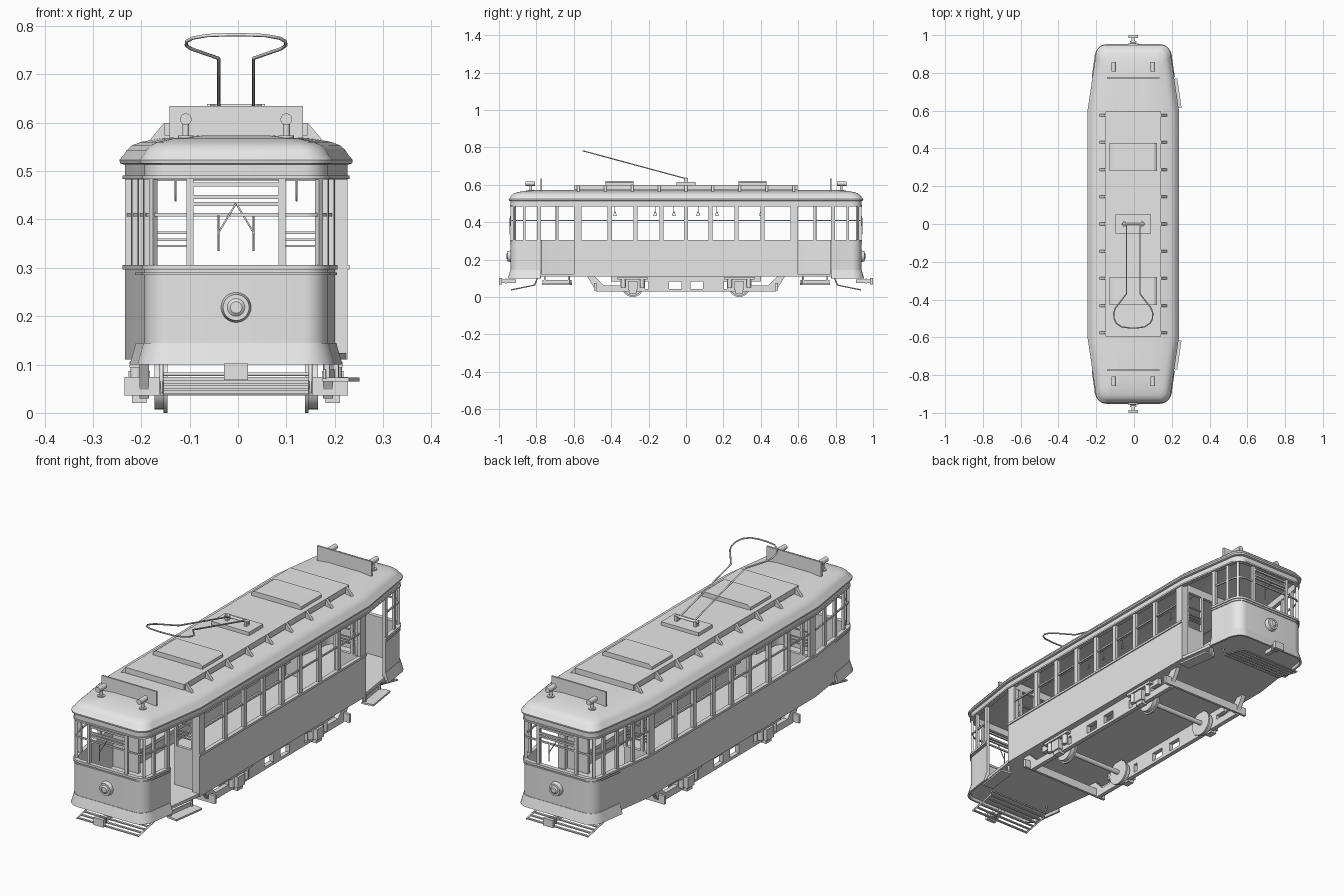
import bpy, bmesh, math
from mathutils import Matrix, Vector

default_cube = bpy.data.objects.get("Cube")
if default_cube:
    bpy.data.objects.remove(default_cube, do_unlink=True)

paint = bpy.data.materials.new("light grey")
paint.use_nodes = True
paint.diffuse_color = (0.8, 0.8, 0.8, 1)
paint.node_tree.nodes["Principled BSDF"].inputs["Base Color"].default_value = paint.diffuse_color

SHIFT = -0.004
ENDS = (-1, 1)
finished = []


def finish(name, data):
    obj = bpy.data.objects.new(name, data)
    obj.location.x = SHIFT
    data.materials.append(paint)
    bpy.context.collection.objects.link(obj)
    finished.append(obj)
    return obj


def from_bmesh(name, bm):
    bmesh.ops.recalc_face_normals(bm, faces=bm.faces)
    mesh = bpy.data.meshes.new(name)
    bm.to_mesh(mesh)
    bm.free()
    return finish(name, mesh)


def boxes(name, items):
    """Each item: centre, size and an optional turn about z."""
    bm = bmesh.new()
    for centre, size, *turn in items:
        angle = turn[0] if turn else 0
        matrix = (Matrix.Translation(centre) @ Matrix.Rotation(angle, 4, "Z")
                  @ Matrix.Diagonal((*size, 1)))
        bmesh.ops.create_cube(bm, size=1, matrix=matrix)
    return from_bmesh(name, bm)


def cylinder(name, centre, radius, depth, axis, tip=None, sides=28):
    bm = bmesh.new()
    turn = Vector((0, 0, 1)).rotation_difference(Vector(axis)).to_matrix().to_4x4()
    bmesh.ops.create_cone(bm, cap_ends=True, segments=sides, radius1=radius,
                          radius2=radius if tip is None else tip, depth=depth,
                          matrix=Matrix.Translation(centre) @ turn)
    return from_bmesh(name, bm)


def loft(name, loops, closed_section=False, closed_path=True):
    bm = bmesh.new()
    rows = [[bm.verts.new(p) for p in loop] for loop in loops]
    count = len(rows[0])
    pairs = list(zip(rows, rows[1:])) + ([(rows[-1], rows[0])] if closed_section else [])
    for low, high in pairs:
        for i in range(count if closed_path else count - 1):
            j = (i + 1) % count
            bm.faces.new((low[i], low[j], high[j], high[i]))
    if not closed_section:
        bm.faces.new(rows[0])
        bm.faces.new(rows[-1])
    elif not closed_path:
        for i in (0, -1):
            bm.faces.new([row[i] for row in rows])
    return from_bmesh(name, bm)


def sweep(name, path, section, closed=False):
    """Sweep a section of (outward offset, z) points along a plan path."""
    points = [Vector(p) for p in path]
    normals = []
    for i, p in enumerate(points):
        before = points[i - 1] if closed or i else None
        after = points[(i + 1) % len(points)] if closed or i < len(points) - 1 else None
        sides = [Vector((a.y - b.y, b.x - a.x)).normalized()
                 for a, b in ((before, p), (p, after)) if a is not None and b is not None]
        mean = sum(sides, Vector((0, 0))).normalized()
        normals.append(mean / mean.dot(sides[0]))
    loops = [[(*(p + n * out), z) for p, n in zip(points, normals)] for out, z in section]
    return loft(name, loops, True, closed)


def band(name, path, inner, outer, low, high, closed=False):
    return sweep(name, path, [(inner, low), (outer, low), (outer, high), (inner, high)], closed)


def prism(name, profile, start, end, axis):
    if axis == "x":
        loops = [[(k, a, b) for a, b in profile] for k in (start, end)]
    else:
        loops = [[(a, k, b) for a, b in profile] for k in (start, end)]
    return loft(name, loops)


def tube(name, points, radius, cyclic=False):
    curve = bpy.data.curves.new(name, "CURVE")
    curve.dimensions = "3D"
    curve.bevel_depth = radius
    curve.bevel_resolution = 1
    curve.use_fill_caps = True
    line = curve.splines.new("POLY")
    line.points.add(len(points) - 1)
    for point, co in zip(line.points, points):
        point.co = (*co, 1)
    line.use_cyclic_u = cyclic
    return finish(name, curve)


# Plan of the body: straight middle, tapered platforms, rounded ends
WIDE, MID, DOOR = 0.23, 0.6, 0.775
TAPER = math.atan2(0.04, 0.28)


def taper_x(y):
    return WIDE - (abs(y) - MID) * math.tan(TAPER)


def corner(angle):
    return 0.14 + 0.05 * math.cos(angle), -0.88 - 0.057 * math.sin(angle)


half_end = [(taper_x(DOOR), -DOOR)] + [corner(math.pi * i / 16) for i in range(9)]
front_end = half_end + [(-x, y) for x, y in reversed(half_end)]
back_end = [(x, -y) for x, y in reversed(front_end)]
door_side = [(WIDE, MID), (WIDE, -MID)]
closed_side = front_end + [(-WIDE, -MID), (-WIDE, MID)] + back_end
whole = closed_side + door_side

# Walls, rails and floor
for label, path in (("closed", closed_side), ("door_side", door_side)):
    band(label + "_lower_wall", path, -0.012, 0, 0.11, 0.3)
    band(label + "_sill_rail", path, -0.014, 0.005, 0.296, 0.306)
    band(label + "_transom", path, -0.01, -0.004, 0.406, 0.413)
for label, path in (("front", front_end), ("back", back_end)):
    sweep(label + "_skirt", path, [(0.002, 0.145), (0.015, 0.1), (0.006, 0.1), (-0.01, 0.145)])
    band(label + "_belt_moulding", path, 0, 0.004, 0.285, 0.29)
band("upper_wall", whole, -0.014, 0, 0.483, 0.518, True)
band("upper_moulding", whole, 0, 0.005, 0.484, 0.491, True)
loft("floor", [[(x * 0.99, y * 0.99, z) for x, y in whole] for z in (0.11, 0.124)])

# Roof with rounded eave
eave = [(0.004, 0.514), (0.01, 0.516), (0.011, 0.523), (0.007, 0.528), (0.003, 0.532),
        (-0.004, 0.543), (-0.015, 0.553), (-0.033, 0.56), (-0.07, 0.567), (-0.13, 0.573)]
loft("roof", [[(x * (1 + d / WIDE), y * (1 + d / 0.937), z) for x, y in whole] for d, z in eave])

# Window posts
HIGH, MIDDLE = 0.19, 0.393
posts = []
for y in (0, 0.132, 0.27, 0.408):
    for s in ENDS:
        for x in (-WIDE, WIDE):
            posts.append(((x - math.copysign(0.007, x), y * s, MIDDLE), (0.014, 0.022, HIGH)))
for s in ENDS:
    for x in (-WIDE, WIDE):
        posts.append(((x - math.copysign(0.007, x), s * 0.58, MIDDLE), (0.014, 0.04, HIGH)))
    for y in (0.69, 0.785, 0.865):
        for side in ENDS:
            if y > 0.7 or side < 0:
                posts.append(((side * (taper_x(y) - 0.007), s * y, MIDDLE),
                              (0.012, 0.014, HIGH), side * s * TAPER))
    for side in ENDS:
        posts.append(((side * 0.095, s * 0.931, MIDDLE), (0.014, 0.012, HIGH)))
        x, y = corner(math.pi / 4)
        posts.append(((side * (x - 0.004), -s * (y + 0.004), MIDDLE),
                      (0.012, 0.012, HIGH), math.pi / 4))
boxes("window_posts", posts)

for s in ENDS:
    end = "front" if s < 0 else "back"
    # Doorway and bulkhead between platform and saloon
    boxes(end + "_doorway_posts", [
        ((0.211, s * 0.585, 0.31), (0.034, 0.03, 0.4)),
        ((taper_x(0.785) - 0.007, s * 0.785, 0.3), (0.014, 0.02, 0.38), s * TAPER)])
    frame = [((0, s * 0.575, 0.497), (0.43, 0.014, 0.036))]
    for side in ENDS:
        frame.append(((side * 0.155, s * 0.575, 0.212), (0.13, 0.014, 0.18)))
        for x in (0.095, 0.18):
            frame.append(((side * x, s * 0.575, 0.395), (0.012, 0.014, 0.2)))
        for z in (0.345, 0.358, 0.372, 0.409):
            frame.append(((side * 0.15, s * 0.575, z), (0.12, 0.006, 0.005)))
    boxes(end + "_bulkhead", frame)
    # Cab sash, wiper and headlight
    boxes(end + "_window_sash", [((0, s * 0.931, z), (0.18, 0.008, 0.008))
                                 for z in (0.432, 0.446, 0.472)])
    tube(end + "_wiper", [(0, s * 0.94, 0.433), (-s * -0.038, s * 0.942, 0.37)], 0.002)
    tube(end + "_wiper_blade", [(s * 0.036, s * 0.942, z) for z in (0.335, 0.408)], 0.002)
    cylinder(end + "_headlight_rim", (0, s * 0.944, 0.218), 0.032, 0.022, (0, s, 0), 0.027)
    cylinder(end + "_headlight_lens", (0, s * 0.956, 0.218), 0.022, 0.008, (0, s, 0), 0.012)
    # Roof sign and lamps
    boxes(end + "_roof_sign", [((0, s * 0.775, 0.601), (0.276, 0.008, 0.066))])
    for side in ENDS:
        cylinder(end + "_roof_lamp", (side * 0.104, s * 0.832, 0.607), 0.012, 0.05, (0, s, 0))
        cylinder(end + "_lamp_post", (side * 0.104, s * 0.83, 0.58), 0.007, 0.04, (0, 0, 1))
        cylinder(end + "_lamp_foot", (side * 0.104, s * 0.83, 0.566), 0.016, 0.014, (0, 0, 1))
    # Coupler
    boxes(end + "_coupler", [((0, s * 0.95, 0.085), (0.02, 0.08, 0.018)),
                             ((0, s * 0.965, 0.085), (0.034, 0.008, 0.026)),
                             ((0, s * 0.992, 0.085), (0.05, 0.016, 0.034))])
    # Slatted fender
    slats = [((0, s * (0.93 - 0.024 * i), 0.039 + 0.005 * i), (0.3, 0.01, 0.005))
             for i in range(6)]
    boxes(end + "_fender_slats", slats)
    for side in ENDS:
        tube(end + "_fender_side", [(side * 0.154, s * y, z) for y, z in
                                    ((0.935, 0.038), (0.81, 0.064), (0.79, 0.112))], 0.004)
    tube(end + "_fender_bar", [(x, s * 0.8, 0.08) for x in (-0.155, 0.155)], 0.004)
    # Boarding step hung under the doorway
    step = [((taper_x(0.69), s * 0.69, 0.069), (0.055, 0.155, 0.008), s * TAPER),
            ((taper_x(0.69) - 0.024, s * 0.69, 0.08), (0.006, 0.155, 0.02), s * TAPER)]
    for y in (0.625, 0.755):
        step.append(((taper_x(y) - 0.02, s * y, 0.092), (0.012, 0.008, 0.046), s * TAPER))
    boxes(end + "_boarding_step", step)
    # Guard board across the track
    boxes(end + "_guard_board", [((0, s * 0.485, 0.055), (0.462, 0.012, 0.038))])
    # Axle and wheels
    cylinder(end + "_axle", (0, s * 0.285, 0.057), 0.011, 0.38, (1, 0, 0))
    for side in ENDS:
        cylinder(end + "_wheel", (side * 0.157, s * 0.285, 0.057), 0.05, 0.024, (1, 0, 0))
        cylinder(end + "_wheel_flange", (side * 0.146, s * 0.285, 0.057), 0.057, 0.008, (1, 0, 0))
        # Frame end, axle box and springs
        horn = [(0.35, 0.03), (0.48, 0.03), (0.53, 0.113), (0.49, 0.113),
                (0.44, 0.062), (0.35, 0.062)]
        prism(end + "_frame_horn", [(s * y, z) for y, z in horn], side * 0.18, side * 0.2, "x")
        boxes(end + "_axle_box", [((side * 0.2, s * 0.285, 0.062), (0.044, 0.05, 0.05)),
                                  ((side * 0.2, s * 0.285, 0.03), (0.03, 0.04, 0.02)),
                                  ((side * 0.205, s * 0.285, 0.1), (0.03, 0.16, 0.012))])
        for y in (0.235, 0.335):
            cylinder(end + "_spring", (side * 0.207, s * y, 0.075), 0.012, 0.05, (0, 0, 1), sides=14)

# Truck side frames with openings
for side in ENDS:
    bars = [((side * 0.19, 0, 0.036), (0.02, 0.72, 0.013)),
            ((side * 0.19, 0, 0.097), (0.02, 0.8, 0.03)),
            ((side * 0.19, 0, 0.06), (0.02, 0.05, 0.05))]
    for s in ENDS:
        bars.append(((side * 0.19, s * 0.145, 0.06), (0.02, 0.11, 0.05)))
        bars.append(((side * 0.19, s * 0.285, 0.062), (0.02, 0.13, 0.05)))
    boxes("truck_side_frame", bars)

# Benches, hand rails and straps
for side in ENDS:
    boxes("bench", [((side * 0.165, 0, 0.2), (0.1, 1.1, 0.016)),
                    ((side * 0.21, 0, 0.25), (0.014, 1.1, 0.09)),
                    ((side * 0.145, 0, 0.16), (0.01, 1.1, 0.07))])
    tube("hand_rail", [(side * 0.125, y, 0.487) for y in (-0.57, 0.57)], 0.003)
    for y in (-0.38, -0.165, -0.065, 0.065, 0.165, 0.4):
        ring = [(0, 0.485), (0, 0.458), (-0.009, 0.438), (0.009, 0.438), (0, 0.458)]
        tube("strap", [(side * 0.125, y + dy, z) for dy, z in ring], 0.002)

# Roof walkway, brackets and hatches
boxes("roof_walkway", [((0, 0, 0.586), (0.296, 1.19, 0.026))])
bracket = [(0.13, 0.598), (0.15, 0.598), (0.18, 0.562), (0.13, 0.562)]
hatch = [(-0.125, 0.598), (-0.125, 0.612), (-0.11, 0.621),
         (0.11, 0.621), (0.125, 0.612), (0.125, 0.598)]
for side in ENDS:
    for i in range(-4, 5):
        y = i * 0.144
        prism("walkway_bracket", [(side * x, z) for x, z in bracket], y - 0.007, y + 0.007, "y")
    prism("roof_hatch", hatch, side * 0.28, side * 0.43, "y")

# Bow collector on its base
boxes("collector_base", [((0, 0, 0.607), (0.19, 0.1, 0.016))]
      + [((s * 0.048, 0, 0.624), (0.012, 0.024, 0.026)) for s in ENDS])
cylinder("collector_pivot", (0, 0, 0.633), 0.006, 0.12, (1, 0, 0), sides=16)
bow = [(0.036, 0), (0.036, 0.37), (0.094, 0.445), (0.103, 0.47), (0.102, 0.5),
       (0.09, 0.525), (0.06, 0.545), (0.02, 0.55)]
bow += [(-x, y) for x, y in reversed(bow)]
tube("bow_collector", [(x, -y, 0.633 + 0.27 * y) for x, y in bow], 0.0035)

# Smooth the rounded parts and keep the edges sharp
bpy.ops.object.select_all(action="DESELECT")
for obj in finished:
    if obj.type == "MESH":
        obj.select_set(True)
        bpy.context.view_layer.objects.active = obj
bpy.ops.object.shade_smooth_by_angle()
